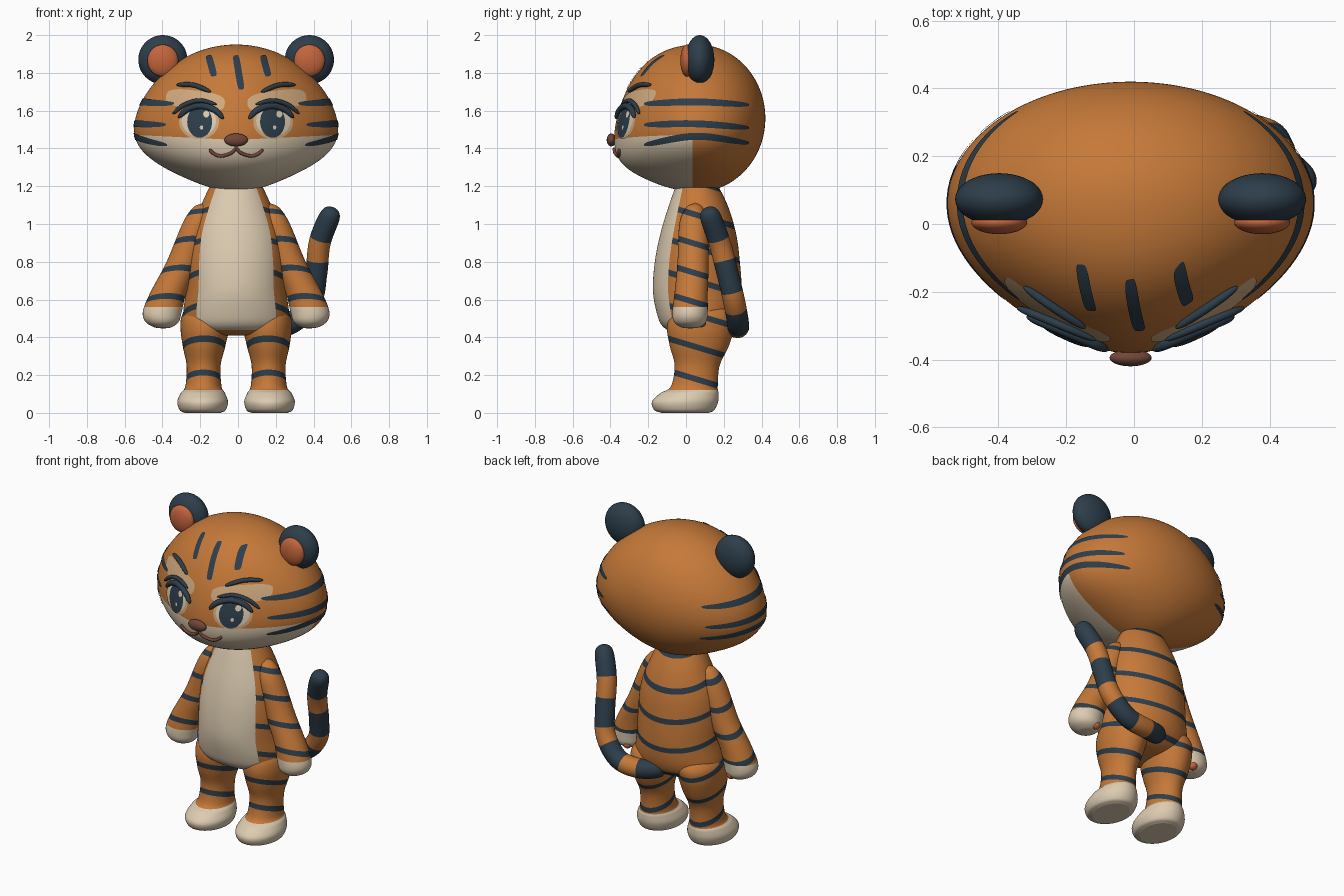
import bpy, bmesh, math
from mathutils import Vector
from mathutils.bvhtree import BVHTree

cube = bpy.data.objects.get("Cube")
if cube:
    bpy.data.objects.remove(cube)

# Colours
COLOURS = {
    "orange fur": (0.56, 0.19, 0.04),
    "cream fur": (0.72, 0.60, 0.44),
    "dark slate": (0.026, 0.048, 0.07),
    "tan patch": (0.63, 0.40, 0.21),
    "inner ear rust": (0.55, 0.13, 0.045),
    "nose brown": (0.17, 0.062, 0.04),
}
MATS = []
for label, rgb in COLOURS.items():
    m = bpy.data.materials.new(label)
    m.use_nodes = True
    m.diffuse_color = (*rgb, 1)
    m.node_tree.nodes["Principled BSDF"].inputs["Base Color"].default_value = (*rgb, 1)
    MATS.append(m)
ORANGE, CREAM, DARK, TAN, RUST, BROWN = range(6)
MIDLINE = -0.01  # the tail on one side pushes the body off centre


def finish(name, bm, normals=True):
    if normals:
        bmesh.ops.recalc_face_normals(bm, faces=bm.faces[:])
    mesh = bpy.data.meshes.new(name)
    for m in MATS:
        mesh.materials.append(m)
    bm.to_mesh(mesh)
    bm.free()
    obj = bpy.data.objects.new(name, mesh)
    obj.location.x = MIDLINE
    bpy.context.collection.objects.link(obj)


def spline(points, t):
    """Catmull-Rom point at t in 0..1."""
    p = [Vector(q) for q in points]
    p = [2 * p[0] - p[1]] + p + [2 * p[-1] - p[-2]]
    f = t * (len(p) - 3)
    i = min(int(f), len(p) - 4)
    f -= i
    a, b, c, d = p[i:i + 4]
    return b + 0.5 * f * ((c - a) + f * ((2 * a - 5 * b + 4 * c - d) + f * (3 * (b - c) + d - a)))


def skin(rings, closed, mat_of):
    """Join rows of points into faces; closed rows are capped."""
    bm = bmesh.new()
    rows = [[bm.verts.new(p) for p in r] for r in rings]
    n = len(rows[0])
    for i in range(len(rows) - 1):
        for j in range(n if closed else n - 1):
            k = (j + 1) % n
            f = bm.faces.new((rows[i][j], rows[i][k], rows[i + 1][k], rows[i + 1][j]))
            f.smooth = True
            f.material_index = mat_of(i, j, f.calc_center_median())
    if closed:
        for i, r in ((0, rows[0]), (len(rows) - 1, rows[-1])):
            bm.faces.new(r).material_index = mat_of(i, 0, Vector(rings[i][0]))
    return bm


def cut(bm, co, no):
    bmesh.ops.bisect_plane(bm, geom=bm.verts[:] + bm.edges[:] + bm.faces[:],
                           plane_co=co, plane_no=no, dist=1e-5)


TILT, HALF = 0.3, 0.016


def paint_stripes(bm, first, gap, count):
    """Slice tilted bands that drop toward the back."""
    levels = [first + gap * k for k in range(count)]
    for s in levels:
        for e in (-HALF, HALF):
            cut(bm, (0, 0, s + e), (0, TILT, 1))
    for f in bm.faces:
        c = f.calc_center_median()
        if f.material_index == ORANGE and any(abs(c.z + TILT * c.y - s) < HALF for s in levels):
            f.material_index = DARK


def loft(rows, sign, mat_of, steps, segs):
    """Rows are (z, centre x, half width, front y, back y)."""
    rings = []
    for i in range(steps + 1):
        z, cx, w, yf, yb = spline(rows, i / steps)
        rings.append([(sign * (cx + w * math.sin(a)), (yf + yb) / 2 - (yb - yf) / 2 * math.cos(a), z)
                      for a in (math.tau * j / segs for j in range(segs))])
    return skin(rings, True, mat_of)


def ease(f):
    return 0.5 - 0.5 * math.cos(math.pi * f)


def tube(name, points, radius, mat_of, power=4, steps=32, sides=12):
    rings, normal, last = [], None, None
    for i in range(steps + 1):
        t = ease(i / steps)
        tan = (spline(points, min(1, t + 0.01)) - spline(points, max(0, t - 0.01))).normalized()
        normal = tan.orthogonal().normalized() if last is None else last.rotation_difference(tan) @ normal
        last, side = tan, tan.cross(normal)
        r = radius * math.sqrt(max(0.004, 1 - abs(2 * t - 1) ** power))
        c = spline(points, t)
        rings.append([c + r * (normal * math.cos(a) + side * math.sin(a))
                      for a in (math.tau * j / sides for j in range(sides))])
    finish(name, skin(rings, True, lambda i, j, c: mat_of(ease(i / steps))))


def ball(name, centre, radii, mat):
    bm = bmesh.new()
    bmesh.ops.create_uvsphere(bm, u_segments=40, v_segments=24, radius=1)
    for v in bm.verts:
        v.co = [c + a * r for c, a, r in zip(centre, v.co, radii)]
    for f in bm.faces:
        f.smooth, f.material_index = True, mat
    finish(name, bm)


# Head: sphere pulled to a pointed muzzle and wide cheeks
bm = bmesh.new()
bmesh.ops.create_uvsphere(bm, u_segments=192, v_segments=128, radius=1)
for v in bm.verts:
    x, y, z = v.co
    front = max(0, -y)
    squeeze = (1 - 0.25 * front ** 2) * (1 - (0.12 if z > 0 else 0.3) * z * z)
    v.co = (0.54 * x * squeeze, 0.06 + (0.36 if y > 0 else 0.44) * y,
            1.56 + 0.39 * z - (0.06 * x * x + 0.11 * front ** 2) * (1 - z * z))
EDGE, CHIN, RISE = 0.035, 1.445, 0.05
cut(bm, (0, EDGE, 0), (0, 1, 0))
for s in (1, -1):
    cut(bm, (0, 0, CHIN), (-s * RISE, 0, 1))
for f in bm.faces:
    c = f.calc_center_median()
    f.smooth = True
    f.material_index = CREAM if c.z < CHIN + RISE * abs(c.x) and c.y < EDGE else ORANGE
surface = BVHTree.FromBMesh(bm)
finish("head", bm)


def on_head(a, b, lift, side=0):
    """Point on the head seen from the front (x, z) or a side (y, z)."""
    origin, ray = ((side * 2, a, b), (-side, 0, 0)) if side else ((a, -2, b), (0, 1, 0))
    hit, normal, _, _ = surface.ray_cast(Vector(origin), Vector(ray))
    return hit + normal * lift


def patch(name, points, width, mat, lift=0.004, side=0, power=2, steps=32):
    """Thin painted shape following the head along a path."""
    rings = []
    for i in range(steps + 1):
        t = ease(i / steps)
        d = (spline(points, min(1, t + 0.01)) - spline(points, max(0, t - 0.01))).normalized()
        w = width * max(0.0001, 1 - abs(2 * t - 1) ** power) ** (1 / power)
        c = spline(points, t)
        rings.append([on_head(c.x - d.y * w * k / 4, c.y + d.x * w * k / 4, lift, side)
                      for k in range(-4, 5)])
    bm = skin(rings, False, lambda i, j, c: mat)
    for f in bm.faces:
        f.normal_update()
        if f.normal.dot(f.calc_center_median() - Vector((0, 0.06, 1.5))) < 0:
            f.normal_flip()
    finish(name, bm, False)


def oval(name, x, z, rx, rz, mat, lift):
    patch(name, [(x - rx, z), (x + rx, z)], rz, mat, lift)


# Forehead stripes
for label, x, low in (("right", -0.13, 1.78), ("middle", 0.013, 1.71), ("left", 0.155, 1.78)):
    patch(label + "_forehead_stripe", [(x - 0.015, 1.89), (x + 0.015, low)], 0.018, DARK, power=5)

for label, s in (("left", 1), ("right", -1)):
    # Cheek stripes
    for k, (za, zm, zb) in enumerate(((1.635, 1.645, 1.63), (1.525, 1.53, 1.51), (1.42, 1.465, 1.43))):
        patch(f"{label}_cheek_stripe_{k + 1}", [(-0.22, za), (0.05, zm), (0.33, zb)],
              0.018, DARK, side=s, power=3)
    # Eyes, lids and brows
    patch(label + "_brow_patch", [(s * 0.06, 1.635), (s * 0.21, 1.655), (s * 0.37, 1.675)],
          0.05, TAN, 0.002, power=3)
    oval(label + "_eye_rim", s * 0.195, 1.54, 0.105, 0.09, TAN, 0.004)
    oval(label + "_eye_white", s * 0.195, 1.545, 0.09, 0.08, CREAM, 0.006)
    oval(label + "_iris", s * 0.19, 1.54, 0.065, 0.083, DARK, 0.008)
    oval(label + "_eye_glint", s * 0.19 + 0.035, 1.58, 0.016, 0.018, CREAM, 0.0095)
    oval(label + "_small_glint", s * 0.19 + 0.01, 1.51, 0.009, 0.011, CREAM, 0.0095)
    for part, r, line in (
            ("upper_lash", 0.017, [(0.065, 1.555), (0.11, 1.6), (0.18, 1.622), (0.25, 1.605), (0.3, 1.56)]),
            ("lid_crease", 0.012, [(0.1, 1.63), (0.19, 1.65), (0.27, 1.627), (0.33, 1.58)]),
            ("brow", 0.013, [(0.13, 1.695), (0.22, 1.73), (0.31, 1.732)])):
        tube(f"{label}_{part}", [on_head(s * x, z, 0.011) for x, z in line], r, lambda t: DARK)
    # Mouth curl
    curl = [(0, 1.405), (0.025, 1.378), (0.08, 1.362), (0.12, 1.377), (0.14, 1.398)]
    tube(label + "_mouth", [on_head(s * x, z, 0.006) for x, z in curl], 0.009, lambda t: BROWN, 10)
    # Ears
    ball(label + "_ear", (s * 0.388, 0.073, 1.87), (0.13, 0.077, 0.13), DARK)
    ball(label + "_inner_ear", (s * 0.388, 0.005, 1.865), (0.082, 0.035, 0.085), RUST)

ball("nose", (0, -0.395, 1.445), (0.062, 0.025, 0.034), BROWN)

# Torso with a cream belly panel
TORSO = [(1.24, 0, 0.12, -0.04, 0.15), (1.1, 0, 0.185, -0.09, 0.22), (0.95, 0, 0.24, -0.135, 0.265),
         (0.8, 0, 0.26, -0.165, 0.285), (0.65, 0, 0.265, -0.175, 0.295), (0.53, 0, 0.28, -0.155, 0.285),
         (0.46, 0, 0.265, -0.125, 0.25), (0.42, 0, 0.2, -0.06, 0.18), (0.41, 0, 0.1, 0, 0.1)]
SEGS = 96
bm = loft(TORSO, 1, lambda i, j, c: CREAM if min(j, SEGS - 1 - j) < 13 and c.z > 0.44 else ORANGE, 88, SEGS)
paint_stripes(bm, 0.54, 0.175, 5)
finish("torso", bm)

ARM = [(1.11, 0.17, 0.01, 0.04, 0.06), (1.085, 0.18, 0.05, 0, 0.09), (1, 0.21, 0.075, -0.035, 0.115),
       (0.8, 0.28, 0.088, -0.045, 0.12), (0.64, 0.357, 0.096, -0.06, 0.115),
       (0.54, 0.39, 0.103, -0.072, 0.115), (0.485, 0.392, 0.09, -0.065, 0.108),
       (0.455, 0.388, 0.05, -0.03, 0.075), (0.447, 0.385, 0.008, 0.015, 0.03)]
LEG = [(0, 0.177, 0.095, -0.13, 0.12), (0.015, 0.177, 0.122, -0.168, 0.15), (0.06, 0.177, 0.134, -0.18, 0.17),
       (0.105, 0.176, 0.117, -0.135, 0.172), (0.14, 0.173, 0.096, -0.08, 0.168),
       (0.25, 0.172, 0.09, -0.06, 0.178), (0.35, 0.17, 0.112, -0.085, 0.225),
       (0.45, 0.165, 0.129, -0.1, 0.255), (0.53, 0.155, 0.125, -0.075, 0.25), (0.62, 0.14, 0.05, 0, 0.15)]
for label, s in (("left", 1), ("right", -1)):
    for part, rows, line, first, gap, count in (("arm", ARM, 0.56, 0.6, 0.155, 4),
                                                ("leg", LEG, 0.122, 0.195, 0.17, 3)):
        bm = loft(rows, s, lambda i, j, c: ORANGE, 64, 56)
        cut(bm, (0, 0, line), (0, 0, 1))
        for f in bm.faces:
            if f.calc_center_median().z < line:
                f.material_index = CREAM
        paint_stripes(bm, first, gap, count)
        finish(f"{label}_{part}", bm)
    # Paw pad
    ball(label + "_paw_pad", (s * 0.365, 0.08, 0.478), (0.027, 0.027, 0.025), RUST)

# Tail sweeping out to one side, banded
TAIL = [(0, 0.22, 0.48), (0.14, 0.27, 0.455), (0.29, 0.275, 0.475), (0.395, 0.255, 0.59),
        (0.425, 0.22, 0.74), (0.445, 0.175, 0.91), (0.515, 0.112, 1.085)]
tube("tail", TAIL, 0.058, lambda t: DARK if t * 3.58 % 1 < 0.6 else ORANGE, 24, 128, 28)
